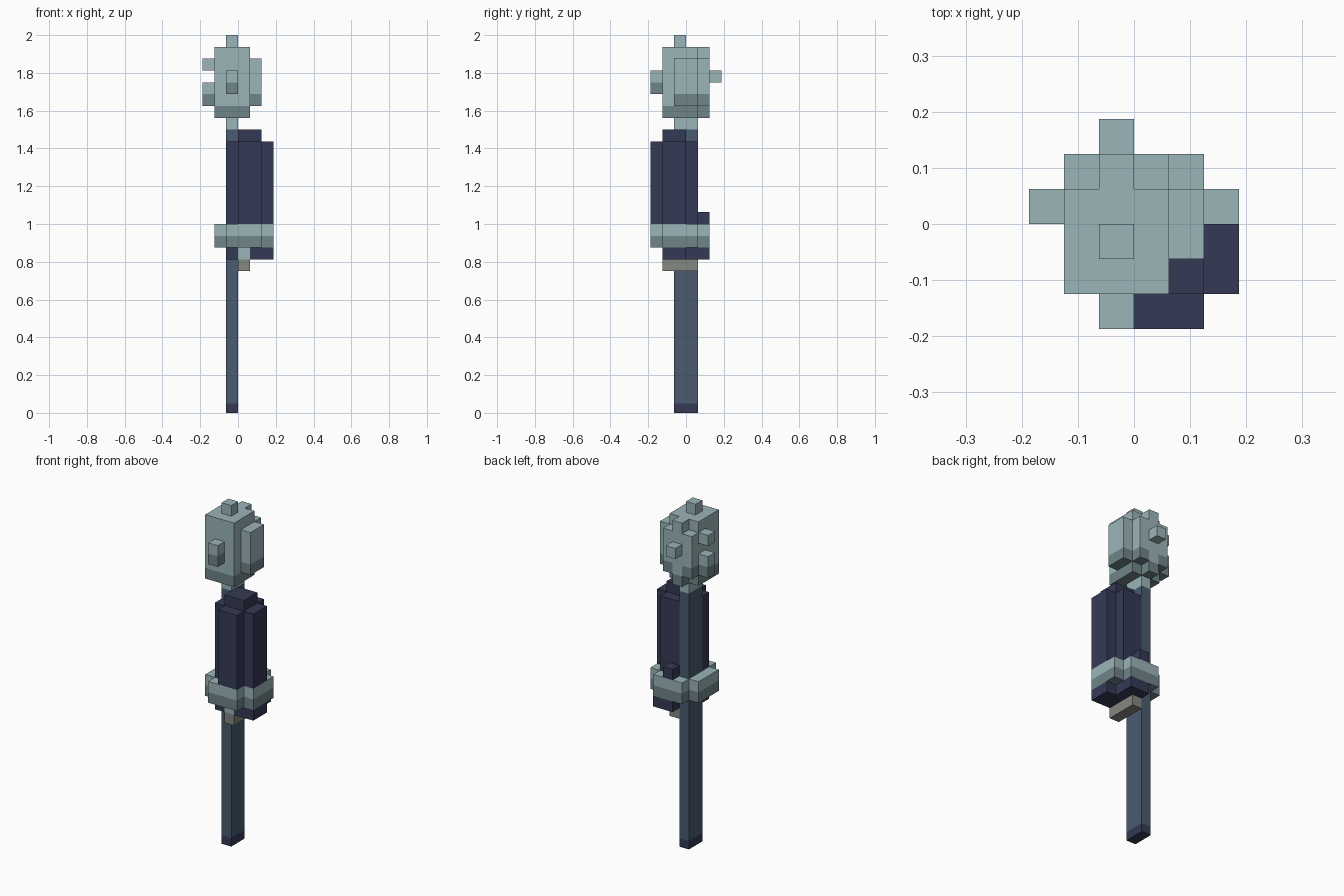
import bpy, bmesh
from itertools import product
from mathutils import Vector

old = bpy.data.objects.get("Cube")
if old:
    bpy.data.objects.remove(old, do_unlink=True)

UNIT = 1 / 16  # edge of one block


def material(name, hex_color):
    """Flat material from an sRGB hex colour, stored linear."""
    rgb = [int(hex_color[i:i + 2], 16) / 255 for i in (0, 2, 4)]
    lin = [c / 12.92 if c < 0.04 else ((c + 0.055) / 1.055) ** 2.4 for c in rgb]
    m = bpy.data.materials.new(name)
    m.use_nodes = True
    m.diffuse_color = (*lin, 1)
    m.node_tree.nodes["Principled BSDF"].inputs["Base Color"].default_value = (*lin, 1)
    return m


pale = material("pale_teal", "9bb5b9")
grey = material("grey_teal", "708589")
navy = material("dark_navy", "353a55")
slate = material("slate_blue", "4a5b70")
beige = material("warm_grey", "858780")


def blocks(name, mats, boxes):
    """One block-built part; each box is x0, x1, y0, y1, z0, z1 in blocks.
    With two materials, the lowest block of each tall column takes the second."""
    cells = set()
    for x0, x1, y0, y1, z0, z1 in boxes:
        cells |= set(product(range(x0, x1), range(y0, y1), range(z0, z1)))
    bm = bmesh.new()
    for cell in sorted(cells):
        x, y, z = cell
        lowest = (x, y, z - 1) not in cells and (x, y, z + 1) in cells
        for axis, side in product(range(3), (0, 1)):
            near = list(cell)
            near[axis] += 2 * side - 1
            if tuple(near) in cells:
                continue
            u, v = (axis + 1) % 3, (axis + 2) % 3
            corners = []
            for du, dv in ((0, 0), (1, 0), (1, 1), (0, 1)):
                p = Vector(cell)
                p[axis] += side
                p[u] += du
                p[v] += dv
                corners.append(bm.verts.new(p * UNIT))
            face = bm.faces.new(corners if side else corners[::-1])
            face.material_index = int(lowest and len(mats) > 1)
    bmesh.ops.remove_doubles(bm, verts=bm.verts, dist=0.001)
    bmesh.ops.dissolve_limit(bm, angle_limit=0.01, verts=bm.verts,
                             edges=bm.edges, delimit={'MATERIAL'})
    mesh = bpy.data.meshes.new(name)
    bm.to_mesh(mesh)
    bm.free()
    for m in mats:
        mesh.materials.append(m)
    obj = bpy.data.objects.new(name, mesh)
    bpy.context.collection.objects.link(obj)
    return obj


# Pole with a dark foot
pole = blocks("pole", [slate, navy], [(-1, 0, -1, 1, 0, 24)])
for v in pole.data.vertices:
    if abs(v.co.z - UNIT) < 0.001:
        v.co.z = 0.05

# Neck and head with side pads, back ridge and knobs
blocks("neck", [pale], [(-1, 0, -1, 1, 24, 25)])
blocks("head", [pale, grey], [
    (-2, 1, -2, 1, 25, 31),    # main block
    (1, 2, -1, 1, 26, 30),     # side pad
    (-2, 1, 1, 2, 26, 30),     # back pad
    (-1, 0, 1, 2, 25, 31),     # back ridge
    (-1, 0, -1, 0, 31, 32),    # top knob
    (-1, 0, -3, -2, 27, 29),   # nose
    (-1, 0, 2, 3, 28, 29),     # back knob
    (-3, -2, 0, 1, 26, 28),    # lower side knob
    (-3, -2, 0, 1, 29, 30),    # upper side knob
])

# Bundle hung on the front of the pole
blocks("bundle", [navy], [
    (0, 2, -2, 0, 16, 24),     # core with raised cap
    (0, 2, -3, 1, 16, 23),
    (2, 3, -2, 0, 16, 23),
    (-1, 0, -2, -1, 16, 23),
    (0, 1, 1, 2, 16, 17),      # back stud
])

# Band around the bundle and pole
blocks("band", [pale, grey], [
    (-1, 2, -3, -1, 14, 16),
    (0, 2, -1, 1, 14, 16),
    (2, 3, -2, 1, 14, 16),
    (-2, -1, -2, 1, 14, 16),
    (-1, 2, 1, 2, 14, 16),
])

# Underside of the bundle, front clasp and bottom bar
blocks("bundle_base", [navy], [
    (0, 2, -1, 2, 13, 14),
    (1, 3, -2, 0, 13, 14),
    (-1, 0, -2, -1, 13, 14),
])
blocks("clasp", [pale], [(0, 1, -2, -1, 13, 14)])
blocks("bottom_bar", [beige], [(0, 1, -2, 1, 12, 13)])
